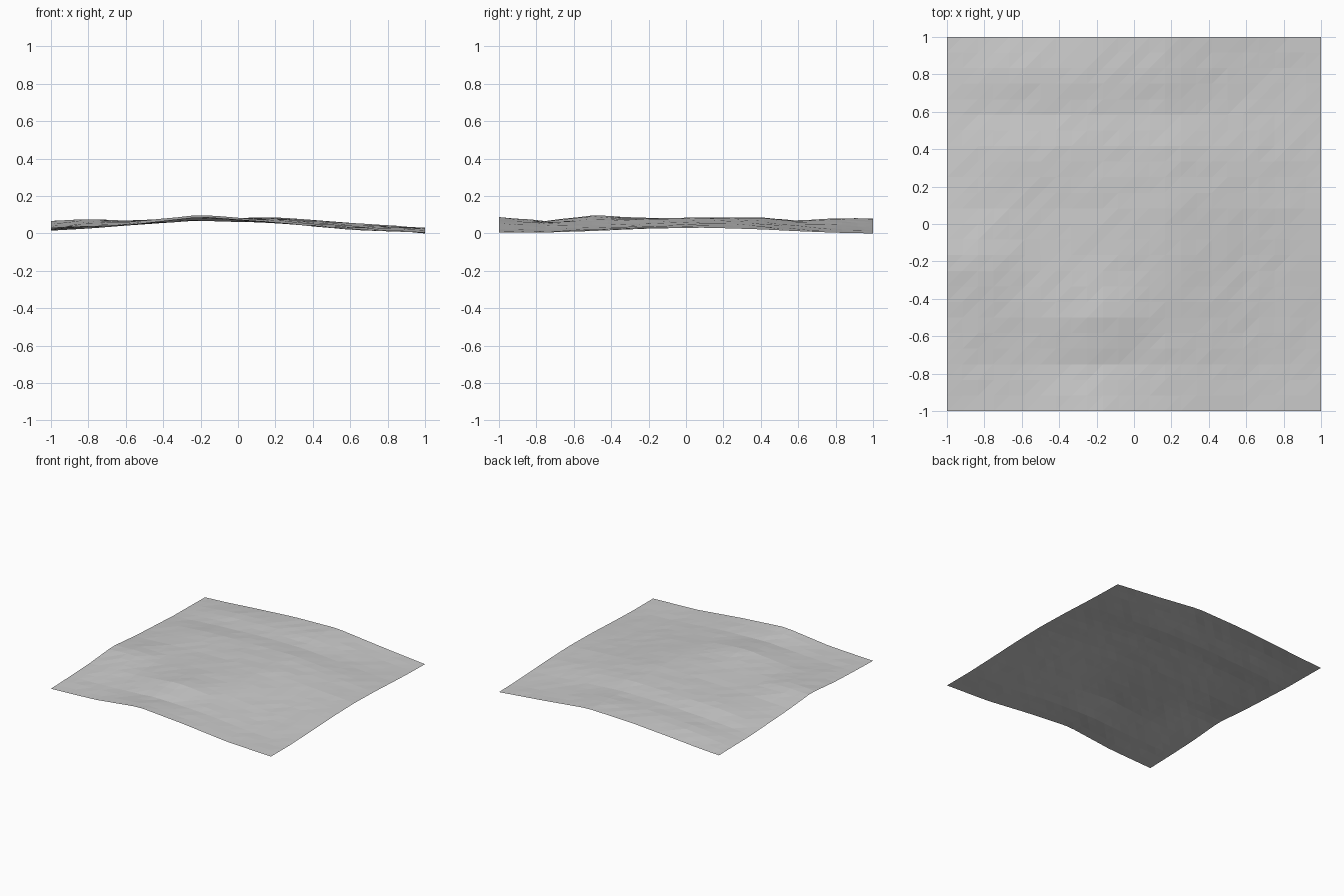
import bpy, bmesh, random

if "Cube" in bpy.data.objects:
    bpy.data.objects.remove(bpy.data.objects["Cube"])

random.seed(4)
N = 24  # cells per side

# coarse heights (in thousandths) at the landmark columns and rows
XS = [-1, -.8, -.6, -.2, .2, .6, 1]
YS = [-1, -.75, -.5, -.2, .1, .4, .6, .8, 1]
H = [
    [28, 36, 45, 90, 60, 20, 5],
    [35, 40, 46, 68, 56, 20, 5],
    [45, 58, 60, 100, 66, 30, 13],
    [70, 80, 68, 83, 80, 42, 26],
    [45, 55, 66, 77, 86, 56, 31],
    [30, 50, 70, 80, 86, 55, 22],
    [20, 36, 47, 68, 67, 40, 12],
    [18, 40, 60, 75, 82, 34, 4],
    [15, 26, 42, 70, 81, 38, 0],
]


def locate(v, knots):
    """Index of the span holding v and the fraction along it."""
    i = 0
    while i < len(knots) - 2 and v > knots[i + 1]:
        i += 1
    return i, (v - knots[i]) / (knots[i + 1] - knots[i])


def height(x, y):
    i, u = locate(x, XS)
    j, v = locate(y, YS)
    low = H[j][i] * (1 - u) + H[j][i + 1] * u
    high = H[j + 1][i] * (1 - u) + H[j + 1][i + 1] * u
    return (low * (1 - v) + high * v) / 1000


# rolling ground sheet, flat-shaded triangles
bm = bmesh.new()
grid = []
for j in range(N + 1):
    row = []
    for i in range(N + 1):
        x, y = -1 + 2 * i / N, -1 + 2 * j / N
        z = height(x, y)
        if 0 < i < N and 0 < j < N:
            z += random.uniform(-.0015, .0015)
        row.append(bm.verts.new((x, y, max(z, 0))))
    grid.append(row)
for j in range(N):
    for i in range(N):
        a, b = grid[j][i], grid[j][i + 1]
        c, d = grid[j + 1][i + 1], grid[j + 1][i]
        bm.faces.new((a, b, c))
        bm.faces.new((a, c, d))

mesh = bpy.data.meshes.new("terrain")
bm.to_mesh(mesh)
bm.free()
grey = bpy.data.materials.new("light grey")
grey.diffuse_color = (.6, .6, .6, 1)
grey.use_nodes = True
grey.node_tree.nodes["Principled BSDF"].inputs["Base Color"].default_value = grey.diffuse_color
mesh.materials.append(grey)
terrain = bpy.data.objects.new("terrain", mesh)
bpy.context.collection.objects.link(terrain)
